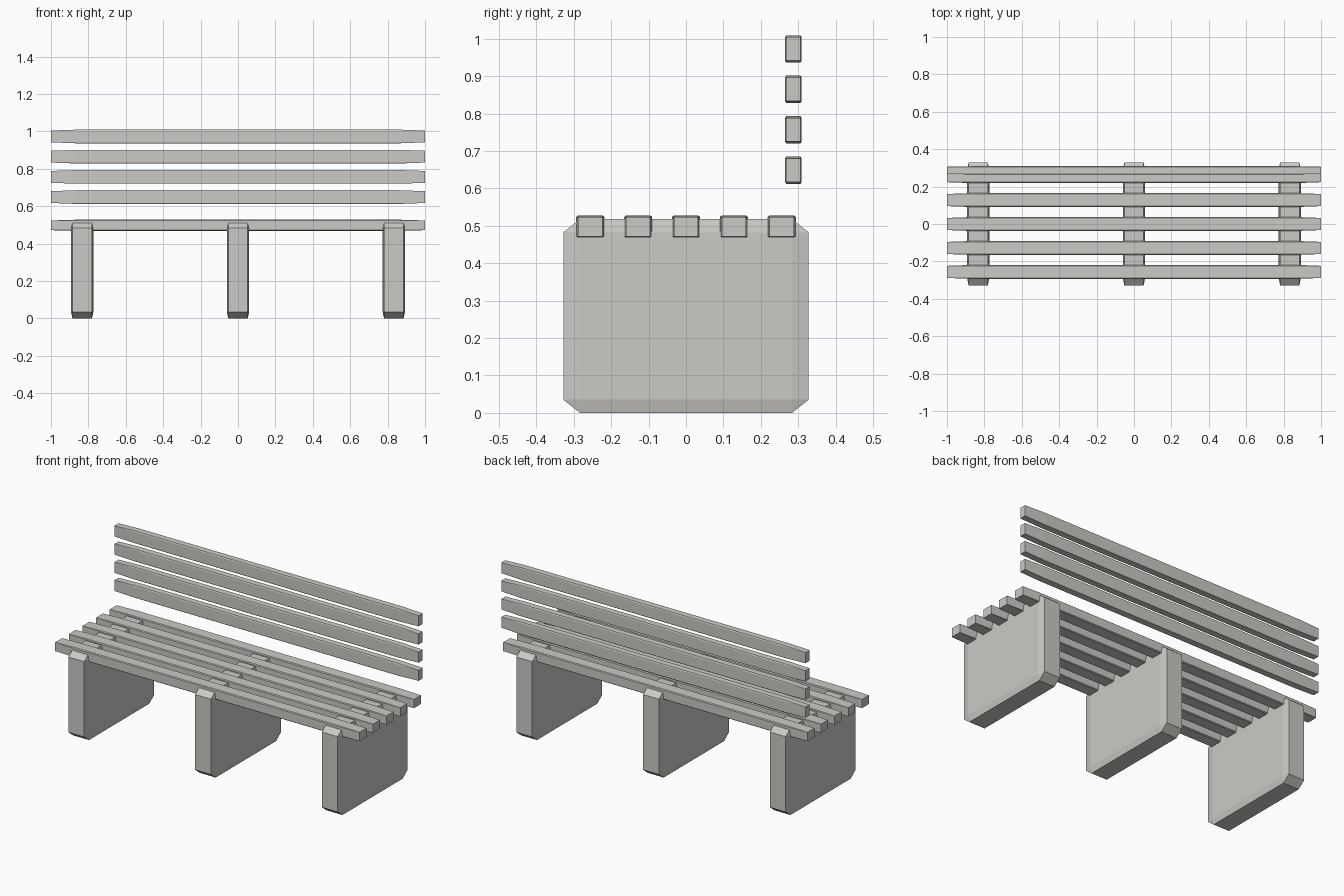
import bpy

default = bpy.data.objects.get("Cube")
if default:
    bpy.data.objects.remove(default, do_unlink=True)

# One stone-grey material for the whole bench
grey = bpy.data.materials.new("warm_grey")
grey.use_nodes = True
colour = (0.60, 0.59, 0.56, 1)
grey.diffuse_color = colour
grey.node_tree.nodes["Principled BSDF"].inputs["Base Color"].default_value = colour


def block(name, centre, size):
    """Unit cube with chamfered edges, stretched so the chamfer stretches too."""
    bpy.ops.mesh.primitive_cube_add(size=1, location=centre)
    ob = bpy.context.object
    ob.name = ob.data.name = name
    ob.scale = size
    bevel = ob.modifiers.new("chamfer", "BEVEL")
    bevel.width = 0.068
    bevel.segments = 1
    ob.data.materials.append(grey)
    return ob


# Slab legs
for name, x in (("right", -0.833), ("middle", 0), ("left", 0.833)):
    block(f"{name}_leg", (x, 0, 0.259), (0.12, 0.656, 0.518))

# Seat slats, front to back
for i in range(5):
    block(f"seat_slat_{i + 1}", (0, (i - 2) * 0.128, 0.498), (2, 0.075, 0.06))

# Backrest slats, bottom to top
for i in range(4):
    block(f"back_slat_{i + 1}", (0, 0.287, 0.649 + i * 0.108), (2, 0.044, 0.073))
